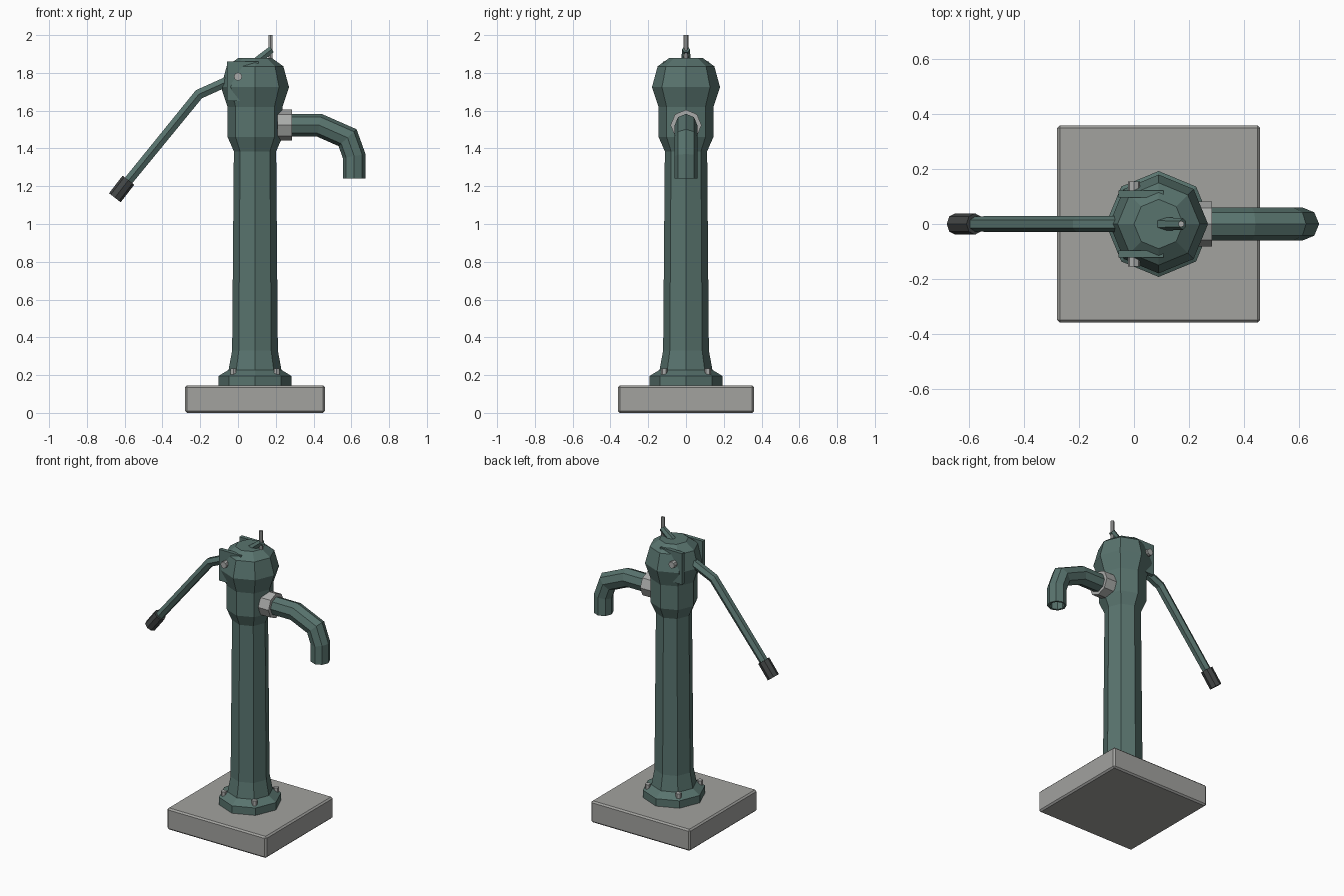
import bpy, bmesh, math
from mathutils import Vector, Matrix

if "Cube" in bpy.data.objects:
    bpy.data.objects.remove(bpy.data.objects["Cube"])

CX = 0.09  # axis of the pump body


def material(name, rgb):
    m = bpy.data.materials.new(name)
    m.diffuse_color = (*rgb, 1)
    m.use_nodes = True
    m.node_tree.nodes["Principled BSDF"].inputs["Base Color"].default_value = m.diffuse_color
    return m


GREEN = material("painted_green", (0.098, 0.172, 0.155))
STONE = material("concrete_grey", (0.36, 0.36, 0.345))
STEEL = material("bare_steel", (0.40, 0.41, 0.40))
RUBBER = material("dark_grip", (0.055, 0.06, 0.06))


def finish(bm, name, mat):
    bmesh.ops.recalc_face_normals(bm, faces=bm.faces[:])
    me = bpy.data.meshes.new(name)
    bm.to_mesh(me)
    bm.free()
    me.materials.append(mat)
    ob = bpy.data.objects.new(name, me)
    bpy.context.collection.objects.link(ob)
    return ob


def skin(rings):
    """Join rings of points with quads and cap both ends; last face is the end cap."""
    bm = bmesh.new()
    vs = [[bm.verts.new(p) for p in ring] for ring in rings]
    n = len(vs[0])
    for a, b in zip(vs, vs[1:]):
        for i in range(n):
            j = (i + 1) % n
            bm.faces.new((a[i], a[j], b[j], b[i]))
    bm.faces.new(vs[0][::-1])
    bm.faces.new(vs[-1])
    bm.faces.ensure_lookup_table()
    return bm


def lathe(profile, sides):
    return skin([[(CX + r * math.cos(2 * math.pi * i / sides),
                   r * math.sin(2 * math.pi * i / sides), z) for i in range(sides)]
                 for r, z in profile])


def sweep(path, sides):
    """Mitred tube along (x, z, radius) points in the y = 0 plane."""
    pts = [Vector((x, 0, z)) for x, z, r in path]
    rings = []
    for k, p in enumerate(pts):
        t0 = (p - pts[k - 1]).normalized() if k else (pts[1] - p).normalized()
        t1 = (pts[k + 1] - p).normalized() if k < len(pts) - 1 else t0
        t = (t0 + t1).normalized()
        side = Vector((-t.z, 0, t.x)) / t.dot(t0)
        r = path[k][2]
        rings.append([p + r * (Vector((0, 1, 0)) * math.cos(a) + side * math.sin(a))
                      for a in (2 * math.pi * i / sides for i in range(sides))])
    return skin(rings)


def box(name, lo, hi, mat, bevel=0):
    bm = bmesh.new()
    lo, hi = Vector(lo), Vector(hi)
    bmesh.ops.create_cube(bm, size=1, matrix=Matrix.Translation((lo + hi) / 2)
                          @ Matrix.Diagonal((*(hi - lo), 1)))
    if bevel:
        bmesh.ops.bevel(bm, geom=bm.edges[:], offset=bevel, segments=1, affect='EDGES')
    return finish(bm, name, mat)


def peg(name, loc, r, depth, sides, mat, rot=Matrix()):
    bm = bmesh.new()
    bmesh.ops.create_cone(bm, cap_ends=True, segments=sides, radius1=r, radius2=r,
                          depth=depth, matrix=Matrix.Translation(loc) @ rot)
    return finish(bm, name, mat)


# concrete slab
box("slab", (-0.28, -0.36, 0), (0.46, 0.36, 0.145), STONE, 0.01)

# flange, column and head as one octagonal turned casting
body = [(0.193, 0.14), (0.193, 0.195), (0.14, 0.228), (0.121, 0.33), (0.112, 1.385),
        (0.145, 1.46), (0.145, 1.62), (0.18, 1.725), (0.15, 1.835), (0.09, 1.878)]
finish(lathe(body, 8), "pump_body", GREEN)

# flange bolts
for sx in (-1, 1):
    for sy in (-1, 1):
        peg("flange_bolt", (CX + sx * 0.115, sy * 0.115, 0.213), 0.018, 0.045, 6, STEEL)

# spout with a hollow mouth
bm = sweep([(0.18, 1.523, 0.06), (0.43, 1.523, 0.06), (0.58, 1.457, 0.06),
            (0.615, 1.36, 0.06), (0.615, 1.24, 0.06)], 8)
mouth = bm.faces[-1]
bmesh.ops.recalc_face_normals(bm, faces=bm.faces[:])
bmesh.ops.inset_region(bm, faces=[mouth], thickness=0.014)
inner = bmesh.ops.extrude_discrete_faces(bm, faces=[mouth])["faces"][0]
bmesh.ops.translate(bm, verts=inner.verts[:], vec=(0, 0, 0.09))
finish(bm, "spout", GREEN)

# collar where the spout meets the head
finish(sweep([(0.208, 1.523, 0.082), (0.285, 1.523, 0.082)], 8), "spout_collar", STEEL)

# pivot brackets and pin
for s in (-1, 1):
    ys = sorted((s * 0.097, s * 0.123))
    box("pivot_bracket", (-0.057, ys[0], 1.65), (0.108, ys[1], 1.86), GREEN)
peg("pivot_pin", (0, 0, 1.78), 0.022, 0.31, 8, STEEL, Matrix.Rotation(math.pi / 2, 4, 'X'))

# lever handle, grip and pump rod
finish(sweep([(0.178, 1.925, 0.021), (0, 1.78, 0.03), (-0.207, 1.687, 0.03),
              (-0.60, 1.205, 0.028)], 6), "lever_handle", GREEN)
finish(sweep([(-0.58, 1.232, 0.039), (-0.652, 1.139, 0.039)], 8), "handle_grip", RUBBER)
finish(sweep([(0.172, 1.82, 0.012), (0.172, 2.0, 0.012)], 6), "pump_rod", STEEL)
